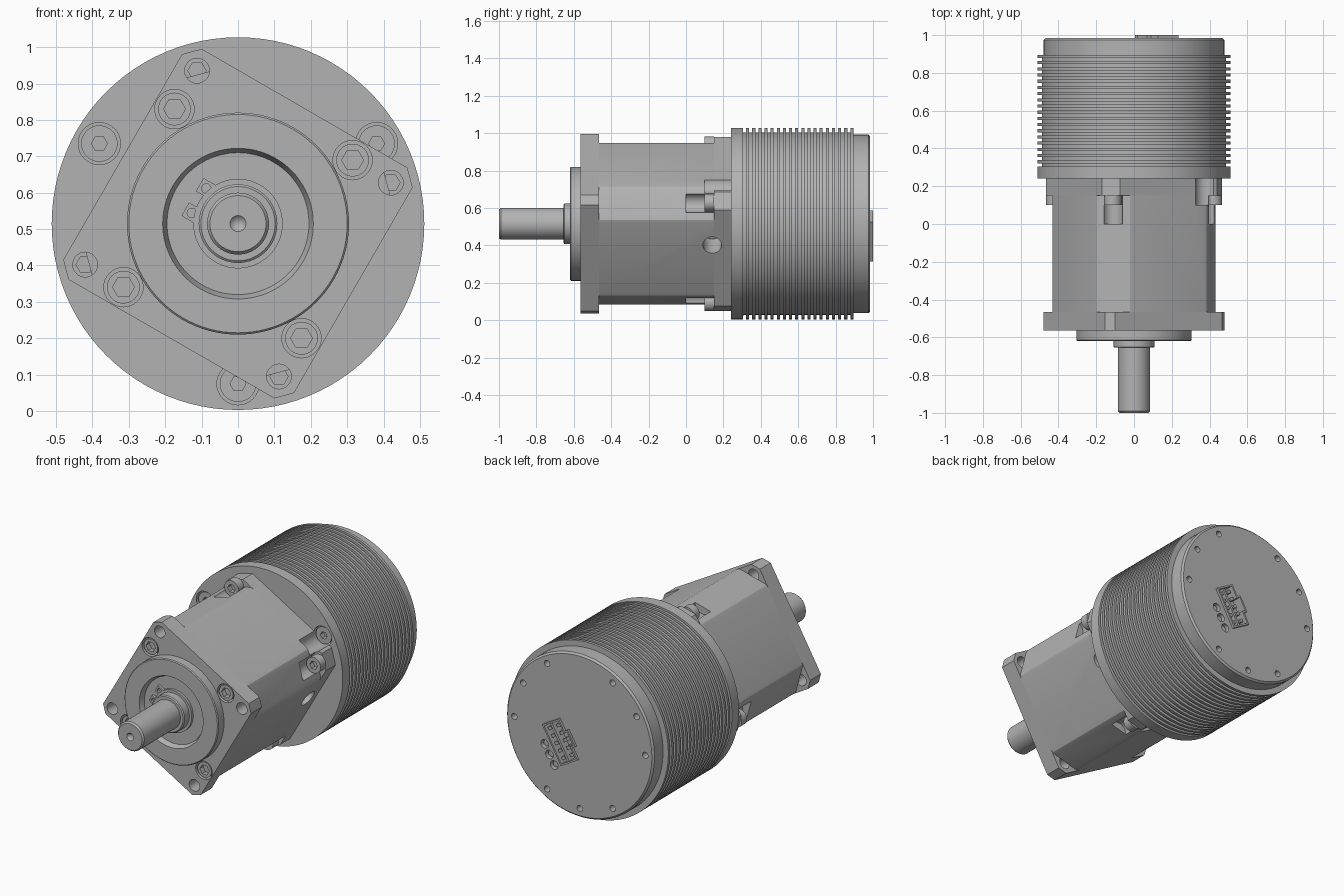
import bpy, bmesh
from math import sin, cos, pi, radians
from mathutils import Matrix, Vector

cube = bpy.data.objects.get("Cube")
if cube:
    bpy.data.objects.remove(cube, do_unlink=True)

CZ = 0.515          # height of the shaft axis
HALF = 0.366        # half width of the square housing
parts = []

metal = bpy.data.materials.new("grey_metal")
metal.use_nodes = True
GREY = (0.45, 0.45, 0.45, 1)
metal.diffuse_color = GREY
metal.node_tree.nodes["Principled BSDF"].inputs["Base Color"].default_value = GREY


def finish(name, bm):
    bmesh.ops.remove_doubles(bm, verts=bm.verts, dist=1e-5)
    bmesh.ops.recalc_face_normals(bm, faces=bm.faces)
    mesh = bpy.data.meshes.new(name)
    bm.to_mesh(mesh)
    bm.free()
    mesh.materials.append(metal)
    ob = bpy.data.objects.new(name, mesh)
    bpy.context.collection.objects.link(ob)
    parts.append(ob)
    return ob


def lathe(name, profile, steps=96):
    """Revolve (radius, y) points about the shaft axis."""
    bm = bmesh.new()
    vs = [bm.verts.new((r, y, CZ)) for r, y in profile]
    es = [bm.edges.new(p) for p in zip(vs, vs[1:])]
    bmesh.ops.spin(bm, geom=vs + es, cent=(0, 0, CZ), axis=(0, 1, 0),
                   angle=2 * pi, steps=steps)
    return finish(name, bm)


def prism(name, pts, y0, y1):
    """Extrude an outline of (x, z) points, measured from the axis, along y."""
    bm = bmesh.new()
    face = bm.faces.new([bm.verts.new((x, y0, z + CZ)) for x, z in pts])
    new = bmesh.ops.extrude_face_region(bm, geom=[face])["geom"]
    bmesh.ops.translate(bm, vec=(0, y1 - y0, 0),
                        verts=[v for v in new if isinstance(v, bmesh.types.BMVert)])
    return finish(name, bm)


def circle(c, r, n=32):
    return [(c[0] + r * cos(2 * pi * i / n), c[1] + r * sin(2 * pi * i / n)) for i in range(n)]


def polar(r, deg):
    return r * cos(radians(deg)), r * sin(radians(deg))


def tilt(u, v, c=(0, 0)):
    """Housing coordinates, turned 30 degrees about the axis."""
    k, s = cos(pi / 6), sin(pi / 6)
    return c[0] + k * u + s * v, c[1] - s * u + k * v


def four_corners(corner):
    """Repeat one corner outline (u, v) around the square."""
    pts = []
    for _ in range(4):
        pts += corner
        corner = [(-v, u) for u, v in corner]
    return [tilt(u, v) for u, v in pts]


def box(c, w, h):
    return [tilt(u, v, c) for u, v in ((-w, -h), (w, -h), (w, h), (-w, h))]


def cut(target, *cutters):
    for cutter in cutters:
        mod = target.modifiers.new("cut", "BOOLEAN")
        mod.operation = "DIFFERENCE"
        mod.solver = "EXACT"
        mod.object = cutter
        bpy.context.view_layer.objects.active = target
        bpy.ops.object.modifier_apply(modifier=mod.name)


def drop(*cutters):
    for c in cutters:
        parts.remove(c)
        bpy.data.objects.remove(c, do_unlink=True)


def drill(targets, c, r, y0, y1, n=32):
    tool = prism("drill", circle(c, r, n), y0, y1)
    for t in targets:
        cut(t, tool)
    drop(tool)


def bolt(name, c, r, hexr, y0, y1):
    head = prism(name, circle(c, r), y0, y1)
    drill([head], c, hexr, y0 - 0.02, y0 + 0.03, 6)


# Square gearbox housing: front flange, body with cut corners, rear plate
a, b = HALF - 0.04, 0.3464
flange = prism("front_flange", four_corners([(HALF, a), (b, b), (a, HALF)]), -0.565, -0.465)
body = prism("gearbox_body", four_corners(
    [(HALF, 0.216), (0.363, 0.234), (0.353, 0.247),
     (0.247, 0.353), (0.234, 0.363), (0.216, HALF)]), -0.465, 0.15)
c = HALF - 0.07
rear = prism("rear_plate", four_corners([(HALF, c), (c, HALF)]), 0.15, 0.24)

# Finned motor case with front rim and rear cap
profile = [(0, 0.24), (0.512, 0.24), (0.512, 0.305)]
FINS = 18
pitch = (0.895 - 0.305) / FINS
for i in range(FINS):
    y = 0.305 + i * pitch
    profile += [(0.488, y), (0.488, y + pitch * 0.5),
                (0.512, y + pitch * 0.5), (0.512, y + pitch)]
profile += [(0.478, 0.895), (0.478, 0.975), (0.468, 0.985), (0, 0.985)]
case = lathe("motor_case", profile)

# Corner holes, flange bolts and the bolts in the corner recesses
for i in range(4):
    hole = polar(0.435, 15 + 90 * i)
    drill([flange], hole, 0.034, -0.6, -0.44)
    drill([body], hole, 0.053, 0.0, 0.2)
    bolt("recess_bolt", hole, 0.046, 0.025, 0.10, 0.15)
    spot = polar(0.36, 29 + 90 * i)
    drill([flange], spot, 0.054, -0.6, -0.51)
    bolt("flange_bolt", spot, 0.045, 0.03, -0.56, -0.5)

# Three motor mounting bolts
for deg in (30, 150, 270):
    spot = polar(0.44, deg)
    drill([case, rear, body], spot, 0.058, 0.1, 0.3)
    bolt("mounting_bolt", spot, 0.05, 0.022, 0.25, 0.31)

# Clamp access hole in the side of the housing
x, z = tilt(HALF, 0.08)
bm = bmesh.new()
axis = Vector((cos(pi / 6), 0, -0.5))
bmesh.ops.create_cone(bm, cap_ends=True, segments=32, radius1=0.05, radius2=0.05, depth=0.3,
                      matrix=Matrix.Translation((x, 0.14, z + CZ))
                      @ axis.to_track_quat("Z", "Y").to_matrix().to_4x4())
tool = finish("drill", bm)
cut(body, tool)
cut(rear, tool)
drop(tool)

# Pilot boss, output shaft and retaining ring
lathe("pilot_boss", [(0, -0.59), (0.195, -0.59), (0.207, -0.62), (0.3, -0.62),
                     (0.305, -0.615), (0.305, -0.55), (0, -0.55)])
lathe("output_shaft", [(0, -0.975), (0.022, -1), (0.077, -1), (0.085, -0.99), (0.085, -0.655),
                       (0.102, -0.655), (0.108, -0.65), (0.108, -0.58), (0, -0.58)], 64)
lathe("retaining_ring", [(0.1, -0.58), (0.1, -0.605), (0.123, -0.605), (0.123, -0.58)], 64)
for deg in (132, 167):
    spot = polar(0.13, deg)
    lug = prism("retaining_ring_lug", box(spot, 0.021, 0.021), -0.606, -0.58)
    drill([lug], spot, 0.013, -0.62, -0.59, 20)

# Screw holes around the rear cap, in three groups
for group in (30, 150, 270):
    for deg in (group - 30, group, group + 30):
        drill([case], polar(0.425, deg), 0.018, 0.94, 1.0, 20)

# Status light windows beside the connector
socket = (0.12, -0.065)
for i in (-1, 0, 1):
    spot = tilt(0.115, -0.045 + 0.062 * i, socket)
    drill([case], spot, 0.025, 0.955, 1.0, 24)
    prism("status_light", circle(spot, 0.018, 24), 0.95, 0.968)


# Rear connector: keyed shell, pocket, divider and pins
def keyed(w, h, tab, reach):
    pts = [(w, -h), (w, h), (-w, h), (-w, tab), (-w - reach, tab),
           (-w - reach, -tab), (-w, -tab), (-w, -h)]
    return [tilt(u, v, socket) for u, v in pts]


shell = prism("connector_shell", keyed(0.062, 0.122, 0.05, 0.025), 0.93, 1.0)
cut(case, shell)
pocket = prism("pocket", keyed(0.052, 0.112, 0.04, 0.025), 0.94, 1.05)
cut(shell, pocket)
drop(pocket)
prism("connector_divider", box(tilt(0.008, 0, socket), 0.007, 0.112), 0.94, 0.99)
for u in (-0.028, 0.034):
    for i in range(5):
        prism("connector_pin", box(tilt(u, (i - 2) * 0.044, socket), 0.012, 0.009), 0.94, 0.985)

# Smooth round surfaces, keep edges sharp
bpy.ops.object.select_all(action="DESELECT")
for ob in parts:
    ob.select_set(True)
bpy.context.view_layer.objects.active = case
bpy.ops.object.shade_smooth_by_angle(angle=radians(25))
